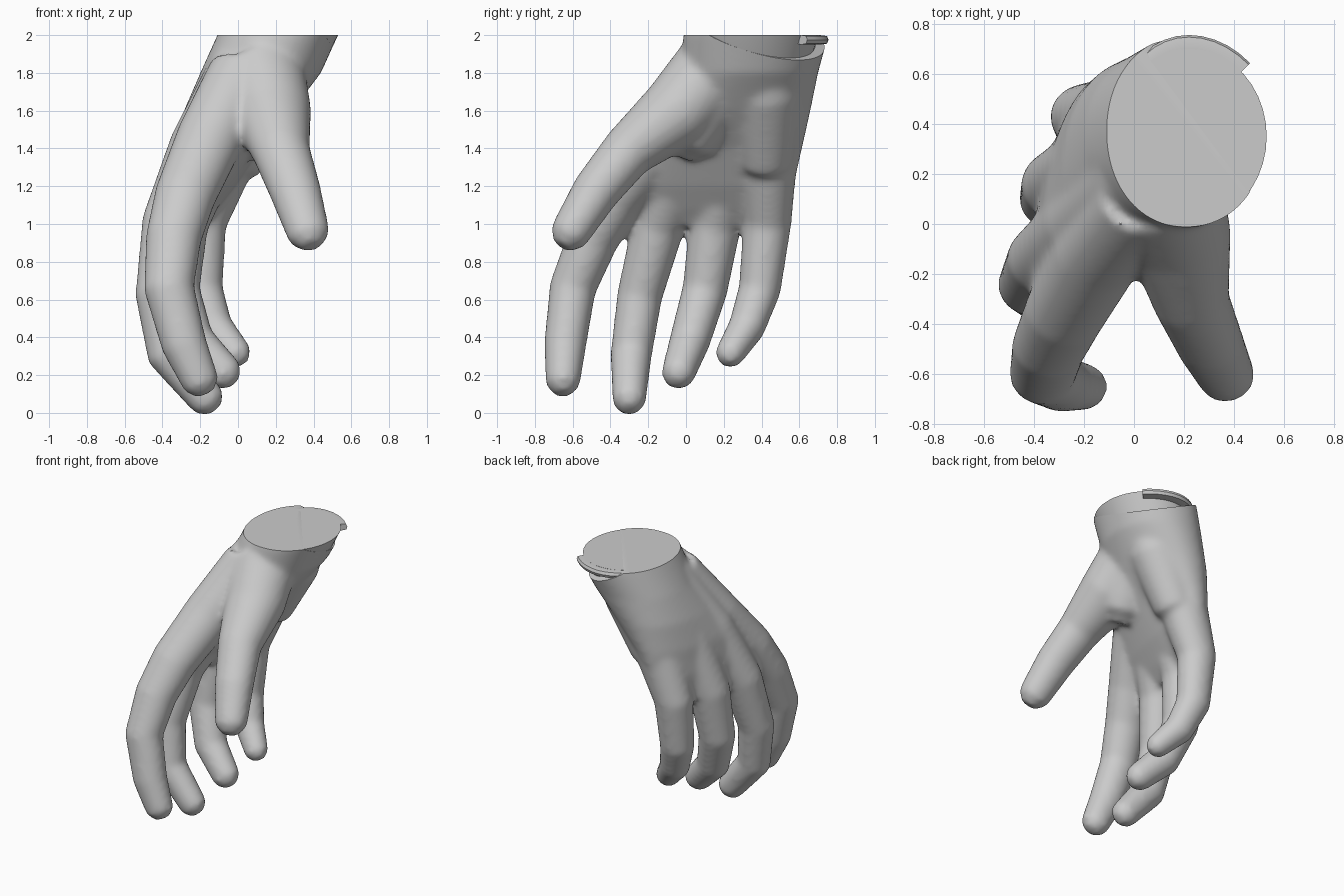
import bpy, bmesh, math
from mathutils import Vector

cube = bpy.data.objects.get("Cube")
if cube:
    bpy.data.objects.remove(cube, do_unlink=True)

grey = bpy.data.materials.new("soft_grey")
grey.use_nodes = True
grey.diffuse_color = (0.6, 0.6, 0.6, 1)
grey.node_tree.nodes["Principled BSDF"].inputs["Base Color"].default_value = (0.6, 0.6, 0.6, 1)


def loft(bm, rings, sides=28, power=1.0):
    """Skin a closed tube through rings of (centre, axis_a, axis_b)."""
    rows = []
    for c, a, b in rings:
        row = []
        for i in range(sides):
            t = 2 * math.pi * i / sides
            ct, st = math.cos(t), math.sin(t)
            u = math.copysign(abs(ct) ** power, ct)
            v = math.copysign(abs(st) ** power, st)
            row.append(bm.verts.new(c + a * u + b * v))
        rows.append(row)
    faces = [bm.faces.new((p[i], p[(i + 1) % sides], q[(i + 1) % sides], q[i]))
             for p, q in zip(rows, rows[1:]) for i in range(sides)]
    faces += [bm.faces.new(rows[0][::-1]), bm.faces.new(rows[-1])]
    bmesh.ops.recalc_face_normals(bm, faces=faces)


def digit(bm, points, wide=1.08):
    """Tapered limb with blunt rounded tip; points are (x, y, z, radius)."""
    pos = [Vector(p[:3]) for p in points]
    rad = [p[3] for p in points]
    end = (pos[-1] - pos[-2]).normalized()
    base, r = pos[-1], rad[-1]
    for k in (0.5, 0.85, 1.05):
        pos.append(base + end * r * k)
        rad.append(r * math.sqrt(max(1 - k ** 3, 0.25)))
    rings = []
    for i, p in enumerate(pos):
        t = (pos[min(i + 1, len(pos) - 1)] - pos[max(i - 1, 0)]).normalized()
        b = t.cross(Vector((1, 0, 0))).normalized()
        a = b.cross(t).normalized()
        rings.append((p, a * rad[i] * wide, b * rad[i]))
    loft(bm, rings)


def flat_ring(z, cx, cy, rx, ry, turn=0.0):
    c, s = math.cos(turn), math.sin(turn)
    return Vector((cx, cy, z)), Vector((c, s, 0)) * rx, Vector((-s, c, 0)) * ry


def add_object(name, bm):
    mesh = bpy.data.meshes.new(name)
    bm.to_mesh(mesh)
    bm.free()
    obj = bpy.data.objects.new(name, mesh)
    bpy.context.collection.objects.link(obj)
    mesh.materials.append(grey)
    return obj


def shade(obj):
    bpy.ops.object.select_all(action="DESELECT")
    obj.select_set(True)
    bpy.context.view_layer.objects.active = obj
    bpy.ops.object.shade_smooth_by_angle(angle=math.radians(40))


# Palm and wrist
bm = bmesh.new()
loft(bm, [flat_ring(2.2, .30, .41, .32, .38),
          flat_ring(2.0, .21, .37, .32, .385),
          flat_ring(1.8, .12, .335, .32, .365),
          flat_ring(1.6, .0, .25, .285, .41, -.08),
          flat_ring(1.4, -.12, .15, .23, .47, -.16),
          flat_ring(1.2, -.21, .08, .17, .5, -.2),
          flat_ring(1.08, -.26, .05, .12, .47, -.2),
          flat_ring(.99, -.29, .04, .07, .43, -.18)], 40, 0.95)

# Fingers with their bones through the palm, thumb and palm pads
digits = {
    "index": [(.03, .1, 1.8, .17), (-.15, -.13, 1.45, .165), (-.28, -.36, 1.15, .15),
              (-.34, -.49, .93, .137), (-.365, -.6, .66, .124), (-.285, -.64, .36, .112),
              (-.21, -.65, .19, .095)],
    "middle": [(.02, .2, 1.8, .17), (-.19, .0, 1.4, .165), (-.36, -.145, 1.0, .14),
               (-.415, -.245, .62, .12), (-.365, -.29, .31, .11), (-.18, -.3, .09, .092)],
    "ring": [(.04, .35, 1.8, .17), (-.16, .23, 1.4, .165), (-.305, .155, 1.0, .138),
             (-.33, .1, .65, .12), (-.24, .02, .38, .108), (-.085, -.035, .225, .092)],
    "little": [(.1, .46, 1.8, .17), (-.06, .43, 1.4, .165), (-.2, .43, 1.0, .128),
               (-.2, .39, .65, .112), (-.13, .32, .45, .098), (-.02, .24, .325, .08)],
    "thumb": [(.12, .14, 1.8, .22), (.18, -.06, 1.58, .195), (.23, -.31, 1.38, .142),
              (.305, -.48, 1.17, .126), (.365, -.6, .975, .108)],
    "thumb_pad": [(.15, .22, 1.85, .2), (.1, .04, 1.53, .175)],
    "heel": [(.2, .4, 1.95, .2), (.13, .42, 1.7, .2), (.0, .42, 1.4, .16)],
}
for path in digits.values():
    digit(bm, path)
raw = add_object("hand", bm)

# Fuse the volumes into one soft skin
fuse = raw.modifiers.new("fuse", "REMESH")
fuse.mode = "VOXEL"
fuse.voxel_size = 0.018
soften = raw.modifiers.new("soften", "SMOOTH")
soften.factor = 0.5
soften.iterations = 14
skin = bpy.data.meshes.new_from_object(raw.evaluated_get(bpy.context.evaluated_depsgraph_get()))
raw.modifiers.clear()

# Level wrist cut, then the slanted seam on the inner side
bm = bmesh.new()
bm.from_mesh(skin)
for point, normal in (((0, 0, 2), (0, 0, 1)), ((.4, .2, 2), (.46, .34, 1))):
    bmesh.ops.bisect_plane(bm, geom=bm.verts[:] + bm.edges[:] + bm.faces[:],
                           plane_co=point, plane_no=normal, clear_outer=True)
    rim = [e for e in bm.edges if e.is_boundary]
    bmesh.ops.holes_fill(bm, edges=rim, sides=0)
bm.to_mesh(skin)
bm.free()
raw.data = skin
if not skin.materials:
    skin.materials.append(grey)
shade(raw)

# Wrist core showing above the seam
bm = bmesh.new()
loft(bm, [flat_ring(1.75, .13, .34, .27, .3), flat_ring(1.85, .17, .34, .29, .32),
          flat_ring(2.0, .22, .35, .31, .35)], 40)
shade(add_object("wrist_core", bm))

# Loose sliver of the skin at the back of the wrist
bm = bmesh.new()
rings = []
for i in range(10):
    t = math.radians(45 + 9 * i)
    out = Vector((math.cos(t), math.sin(t), 0))
    c = Vector((.22 + (.3 - .004 * i) * out.x, .37 + .34 * out.y, 1.975))
    rings.append((c, out * .045, Vector((0, 0, .025))))
loft(bm, rings, 8, 0.6)
shade(add_object("wrist_sliver", bm))
